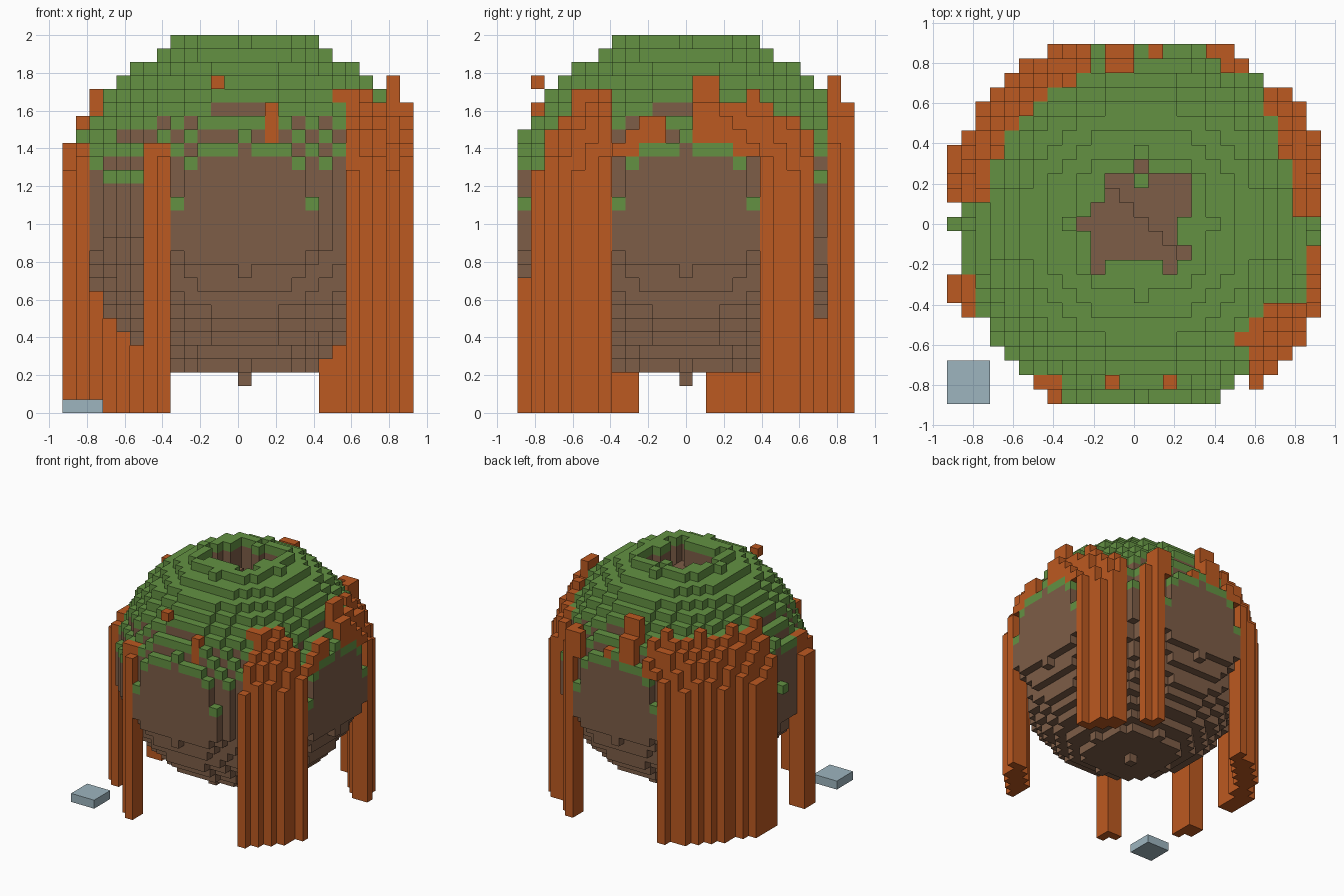
import bpy, bmesh
from mathutils import Vector

cube = bpy.data.objects.get("Cube")
if cube:
    bpy.data.objects.remove(cube, do_unlink=True)

S = 1 / 14                                  # block size
CENTRE = Vector((S / 2, 0, 15.5 * S))       # centre of the ball
GROUND = -15


def material(name, rgb):
    m = bpy.data.materials.new(name)
    m.use_nodes = True
    m.diffuse_color = (*rgb, 1)
    m.node_tree.nodes["Principled BSDF"].inputs["Base Color"].default_value = (*rgb, 1)
    return m


GRASS = material("grass_green", (0.125, 0.285, 0.055))
SOIL = material("soil_brown", (0.205, 0.109, 0.063))
RUST = material("rust_orange", (0.503, 0.100, 0.015))
STONE = material("pale_blue_grey", (0.337, 0.462, 0.521))


# Ball: whole blocks within a radius, with four flat side plates
def side_plate(t, k):
    if k >= 0:
        return t * t + k * k <= 25
    return (abs(t) <= 5 and k >= -3) or (abs(t) <= 4 and k == -4) or (t == 0 and k == -5)


def in_ball(i, j, k):
    if i > 12 or abs(j) > 12 or k > 12:
        return False
    if abs(i) == 12 and side_plate(j, k) or abs(j) == 12 and side_plate(i, k):
        return True
    return i * i + j * j + k * k <= 169


# Posts: ring of columns standing round the ball, tops following the dome
def post_zone(i, j):
    return ((i <= -6 and j >= 2)                       # back curtain
            or (i <= -12 and -6 <= j <= -4)            # side post
            or (-7 <= i <= -6 and j <= -11)            # front post
            or (i >= 8 and j <= -6)                    # front corner group
            or (i >= 9 and 6 <= j <= 9)                # back corner group
            or (6 <= i <= 7 and j >= 11))              # back post


def creeper_zone(i, j):
    r2 = i * i + j * j
    return ((i <= -4 and j >= 2 and r2 >= 125)
            or (i >= 7 and -8 <= j <= -6 and r2 >= 113)
            or (i >= 10 and 1 <= j <= 9 and r2 >= 120)
            or (i == 12 and -6 <= j <= -2))


def in_posts(i, j, k):
    r2 = i * i + j * j
    ring = r2 <= 185 or (i == -13 and abs(j) <= 5)
    if post_zone(i, j) and r2 >= 145 and ring:
        top = int(max(193 - r2, 4) ** 0.5)
        if i < 0 and j < 0:
            top = min(top, 4)
        return k <= top
    if creeper_zone(i, j) and ring and k >= 4:
        return 169 < r2 + k * k <= 193 and not in_ball(i, j, k)
    return False


def box(xs, ys, zs):
    return {(i, j, k) for i in xs for j in ys for k in zs}


grid = box(range(-13, 13), range(-12, 13), range(GROUND, 13))
posts = {c for c in grid if in_posts(*c)}
# Loose creeper blocks high on the dome
posts |= box([-2], [-11], [9]) | box([2], [-11], range(5, 8))
posts |= box([-2, -1], [11], range(7, 10)) | box([-2, -1], [12], range(5, 8))
posts |= box([1], [12], [5]) | box([5, 6], [12], range(4, 7))
posts |= box([11], [1, 2], range(5, 10)) | box([12], [1, 2], range(5, 8))

# Crater in the top, with a stepped floor
crater_rows = {4: (0, 0), 3: (-2, 3), 2: (-2, 3), 1: (-3, 3),
               0: (-4, 2), -1: (-3, 2), -2: (-3, 3)}
crater = set()
for j, (a, b) in crater_rows.items():
    for i in range(a, b + 1):
        crater |= box([i], [j], range(9 if i + j > 0 else 10, 13))
crater |= box([-3, 2], [-3], range(10, 13))
crater -= box([0], [3], [10, 11, 12])

ball = {c for c in grid if in_ball(*c)} - posts - crater
slab = box(range(-13, -10), range(-12, -9), [GROUND])
solid = ball | posts | slab


def block_index(c):
    """Grass covers upper blocks open to the sky; the rest is soil."""
    i, j, k = c
    return 0 if k >= 0 and not in_ball(i, j, k + 1) else 1


def build(name, cells, mats, index=lambda c: 0):
    bm = bmesh.new()
    verts = {}

    def vert(p):
        key = tuple(round(2 * v) for v in p)
        if key not in verts:
            verts[key] = bm.verts.new(CENTRE + p * S)
        return verts[key]

    for c in sorted(cells):
        for axis in range(3):
            for sign in (-1, 1):
                n = Vector((0, 0, 0))
                n[axis] = sign
                if tuple(int(a + b) for a, b in zip(c, n)) in solid:
                    continue
                u = Vector((0, 0, 0))
                u[(axis + 1) % 3] = 1
                w = n.cross(u)
                mid = Vector(c) + n / 2
                corners = [mid + (a * u + b * w) / 2
                           for a, b in ((-1, -1), (1, -1), (1, 1), (-1, 1))]
                face = bm.faces.new([vert(p) for p in corners])
                face.material_index = index(c)
    mesh = bpy.data.meshes.new(name)
    bm.to_mesh(mesh)
    bm.free()
    for m in mats:
        mesh.materials.append(m)
    obj = bpy.data.objects.new(name, mesh)
    bpy.context.collection.objects.link(obj)


build("grassy_ball", ball, [GRASS, SOIL], block_index)
build("posts_and_creepers", posts, [RUST])
build("corner_slab", slab, [STONE])
